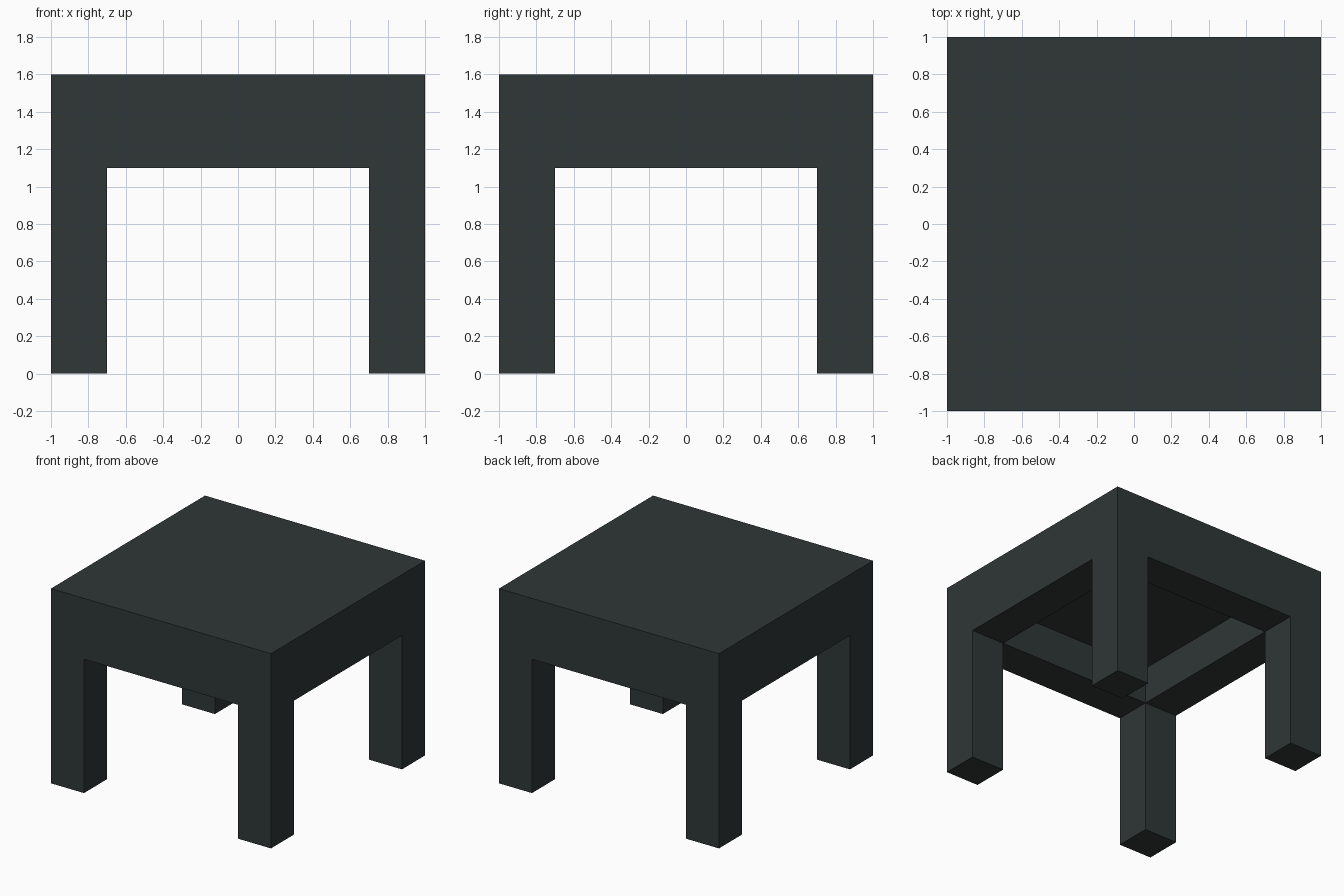
import bpy, bmesh, math

if "Cube" in bpy.data.objects:
    bpy.data.objects.remove(bpy.data.objects["Cube"])

HALF, INNER = 1.0, 0.7                     # outer edge, inner edge of legs and apron
TOP, APRON_Z, RECESS_Z = 1.6, 1.1, 1.4     # seat top, apron underside, seat underside

bm = bmesh.new()

# 3 x 3 plan: corners are legs, edges are apron, centre is the recess
cuts = (-HALF, -INNER, INNER, HALF)
grid = [[bm.verts.new((x, y, APRON_Z)) for y in cuts] for x in cuts]
corners, centre = [], []
for i in range(3):
    for j in range(3):
        f = bm.faces.new((grid[i][j], grid[i][j + 1], grid[i + 1][j + 1], grid[i + 1][j]))
        if i == 1 and j == 1:
            centre.append(f)
        elif i != 1 and j != 1:
            corners.append(f)

# Seat block
res = bmesh.ops.extrude_face_region(bm, geom=bm.faces[:])
for v in res["geom"]:
    if isinstance(v, bmesh.types.BMVert):
        v.co.z = TOP


# Legs go down, underside recess goes up
def pull(faces, z):
    for f in bmesh.ops.extrude_discrete_faces(bm, faces=faces)["faces"]:
        for v in f.verts:
            v.co.z = z


pull(corners, 0.0)
pull(centre, RECESS_Z)

# Merge flat neighbours so the outer sides are single clean faces
bmesh.ops.remove_doubles(bm, verts=bm.verts[:], dist=1e-4)
bmesh.ops.dissolve_limit(bm, angle_limit=math.radians(1),
                         verts=bm.verts[:], edges=bm.edges[:])
bmesh.ops.recalc_face_normals(bm, faces=bm.faces[:])

mesh = bpy.data.meshes.new("table")
bm.to_mesh(mesh)
bm.free()

mat = bpy.data.materials.new("dark slate")
mat.diffuse_color = (0.028, 0.038, 0.037, 1)
mat.use_nodes = True
mat.node_tree.nodes["Principled BSDF"].inputs["Base Color"].default_value = mat.diffuse_color
mesh.materials.append(mat)
bpy.context.collection.objects.link(bpy.data.objects.new("table", mesh))
